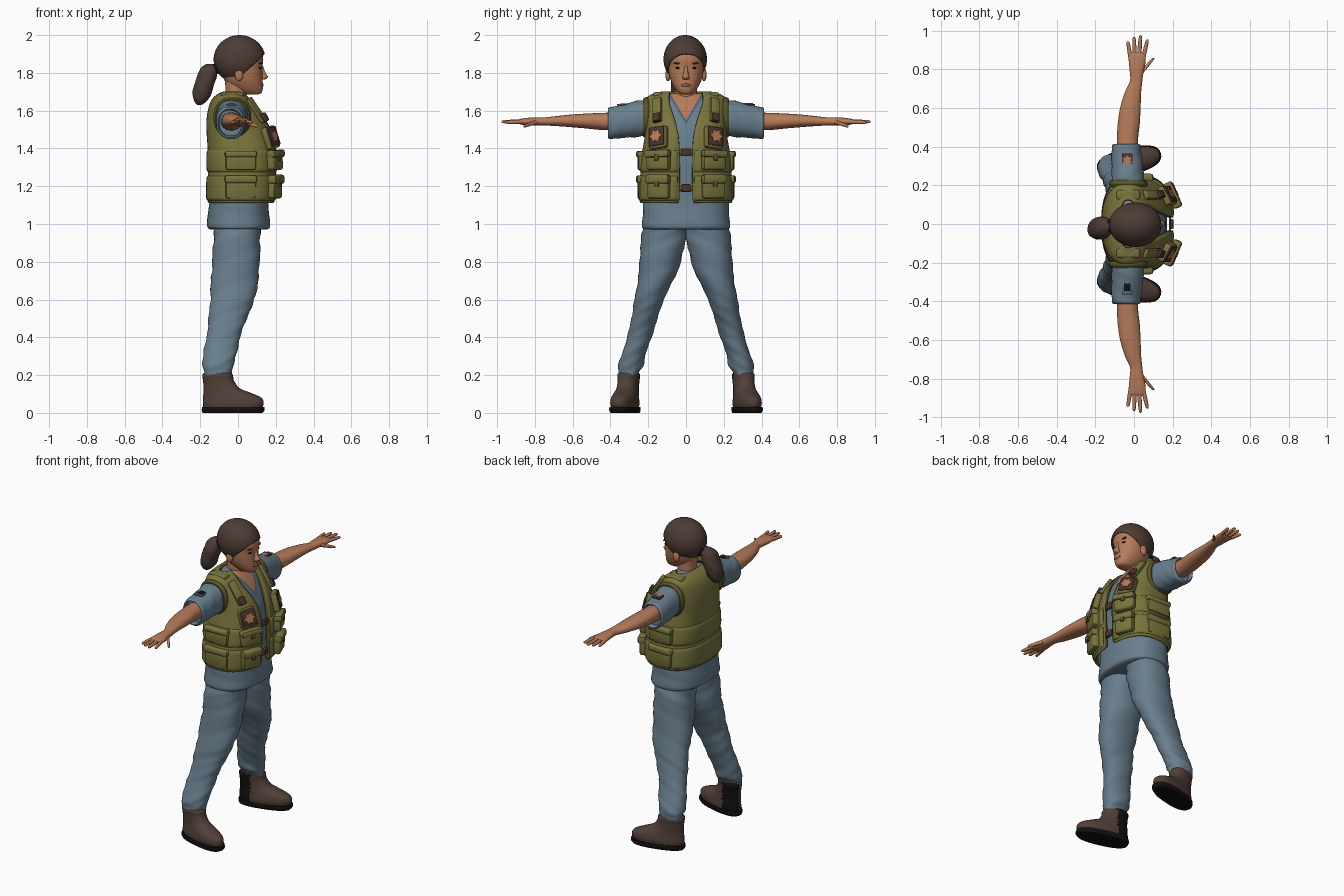
import bpy, bmesh
from math import sin, cos, asin, pi, radians, copysign
from mathutils import Matrix, Vector

if "Cube" in bpy.data.objects:
    bpy.data.objects.remove(bpy.data.objects["Cube"])


def material(name, *rgb):
    m = bpy.data.materials.new(name)
    m.use_nodes = True
    m.diffuse_color = (*rgb, 1)
    m.node_tree.nodes["Principled BSDF"].inputs["Base Color"].default_value = (*rgb, 1)
    return m


blue = material("blue cloth", .14, .21, .27)
navy = material("dark blue trim", .08, .13, .18)
olive = material("olive canvas", .19, .175, .045)
moss = material("dark olive trim", .1, .09, .022)
skin = material("skin", .47, .2, .1)
brown = material("hair brown", .075, .045, .036)
leather = material("boot leather", .085, .05, .04)
black = material("black rubber", .006, .005, .005)
maroon = material("badge maroon", .07, .033, .025)
rose = material("lip rose", .32, .11, .07)


def finish(bm, name, mats, rule=None):
    """Turn a bmesh into a smooth shaded object; rule picks the material from the face centre."""
    bmesh.ops.recalc_face_normals(bm, faces=bm.faces)
    if rule:
        for f in bm.faces:
            f.material_index = rule(f.calc_center_median())
    me = bpy.data.meshes.new(name)
    bm.to_mesh(me)
    bm.free()
    for m in mats:
        me.materials.append(m)
    me.shade_smooth()
    me.set_sharp_from_angle(angle=radians(45))
    ob = bpy.data.objects.new(name, me)
    bpy.context.collection.objects.link(ob)
    return ob


def mirror(ob):
    """Mirrored twin on the other side of the body."""
    twin = ob.copy()
    twin.data = ob.data.copy()
    twin.data.transform(Matrix.Diagonal((1, -1, 1, 1)))
    twin.data.flip_normals()
    bpy.context.collection.objects.link(twin)
    twin.name = "right_" + ob.name
    ob.name = "left_" + ob.name
    return twin


def dense(rings, k=5):
    """Smooth spline through the ring values."""
    out = []
    for i in range(len(rings) - 1):
        p = [rings[max(0, min(len(rings) - 1, i + j))] for j in (-1, 0, 1, 2)]
        for s in range(k):
            t = s / k
            out.append([(2*b + (c-a)*t + (2*a-5*b+4*c-d)*t*t + (3*b-a-3*c+d)*t**3) / 2
                        for a, b, c, d in zip(*p)])
    return out + [list(rings[-1])]


def loft(name, mats, rings, axis="z", e=2.2, n=40, fold=0, rule=None, xform=None):
    """Rings: (station, x min, x max, centre, half width[, half gap at the front])."""
    bm, rows = bmesh.new(), []
    gapped = len(rings[0]) > 5
    for t, x0, x1, c, r, *gap in dense(rings):
        a0 = asin((gap[0] / r) ** (e / 2)) if gapped else 0
        row = []
        for i in range(n + gapped):
            a = a0 + (2 * pi - 2 * a0) * i / n
            w = 1 + fold * sin(3 * a + 60 * t) * sin(23 * t + a)
            u = copysign(abs(cos(a)) ** (2 / e), cos(a)) * w
            v = c + r * copysign(abs(sin(a)) ** (2 / e), sin(a)) * w
            x = (x0 + x1) / 2 + (x1 - x0) / 2 * u
            row.append(bm.verts.new((x, v, t) if axis == "z" else (x, t, v)))
        rows.append(row)
    for p, q in zip(rows, rows[1:]):
        for i in range(n):
            j = (i + 1) % len(p)
            bm.faces.new((p[i], p[j], q[j], q[i]))
    if not gapped:
        bm.faces.new(rows[0])
        bm.faces.new(rows[-1])
    ob = finish(bm, name, mats, rule)
    if xform:
        ob.data.transform(xform)
    return ob


def box(name, mat, frame, size, bevel=.01):
    bm = bmesh.new()
    bmesh.ops.create_cube(bm, size=1, matrix=Matrix.Diagonal((*size, 1)))
    bmesh.ops.bevel(bm, geom=bm.edges[:], offset=bevel, segments=2, affect="EDGES", profile=.5)
    bm.transform(frame)
    return finish(bm, name, [mat])


def ball(name, mat, loc, radii, tilt=0):
    bm = bmesh.new()
    bmesh.ops.create_uvsphere(bm, u_segments=24, v_segments=16, radius=1)
    bm.transform(Matrix.Translation(loc) @ Matrix.Rotation(tilt, 4, "X") @ Matrix.Diagonal((*radii, 1)))
    return finish(bm, name, [mat])


def star(name, mat, frame, radius, depth):
    """Thin jagged emblem plate."""
    bm = bmesh.new()
    pts = [bm.verts.new((0, cos(i*pi/6) * radius * (1 - i % 2 * .35), sin(i*pi/6) * radius * (1 - i % 2 * .35)))
           for i in range(12)]
    face = bm.faces.new(pts)
    top = bmesh.ops.extrude_face_region(bm, geom=[face])["geom"]
    bmesh.ops.translate(bm, verts=[v for v in top if isinstance(v, bmesh.types.BMVert)], vec=(depth, 0, 0))
    bm.transform(frame)
    return finish(bm, name, [mat])


def at(x, y, z, yaw=0):
    return Matrix.Translation((x, y, z)) @ Matrix.Rotation(radians(yaw), 4, "Z")


# Trousers and boots
mirror(loft("trouser_leg", [blue], [
    (1, -.13, .125, .11, .11), (.9, -.13, .117, .122, .118), (.75, -.14, .112, .147, .102),
    (.6, -.147, .088, .195, .077), (.5, -.155, .045, .22, .07), (.4, -.167, .012, .247, .064),
    (.3, -.185, -.012, .28, .064), (.25, -.19, -.022, .292, .066), (.22, -.18, -.03, .302, .056),
    (.19, -.175, -.035, .307, .052)], fold=.045))
turn = at(-.1, .305, 0, 14) @ Matrix.Translation((.1, -.305, 0))
mirror(loft("boot", [leather, black], [
    (.02, -.185, .13, .305, .06), (.05, -.188, .142, .305, .066), (.08, -.186, .13, .305, .063),
    (.105, -.185, .075, .305, .058), (.13, -.183, .012, .305, .055), (.17, -.186, -.02, .305, .055),
    (.2, -.19, -.026, .305, .058), (.212, -.18, -.035, .305, .05)],
    rule=lambda c: int(c.x < -.1 and c.y < .3), xform=turn))
mirror(loft("boot_sole", [black], [
    (0, -.188, .135, .305, .062), (.015, -.193, .146, .305, .069), (.032, -.19, .144, .305, .067)],
    e=2.5, xform=turn))

# Shirt with a V neck cut into its front
shirt = loft("shirt", [blue, navy, skin], [
    (.97, -.14, .15, 0, .215), (.985, -.163, .17, 0, .234), (1.05, -.16, .165, 0, .228),
    (1.13, -.15, .16, 0, .225), (1.3, -.14, .165, 0, .205), (1.45, -.145, .155, 0, .19),
    (1.56, -.14, .12, 0, .19), (1.63, -.13, .08, 0, .18), (1.67, -.1, .05, 0, .13),
    (1.69, -.075, .03, 0, .09)], n=64, e=2.4, fold=.006)
bm = bmesh.new()
bm.from_mesh(shirt.data)
for low in (1.525, 1.55):
    for side in (-1, 1):
        bmesh.ops.bisect_plane(bm, geom=bm.verts[:] + bm.edges[:] + bm.faces[:],
                               plane_co=(0, 0, low), plane_no=(0, 1.7 * side, -1))
for f in bm.faces:
    c = f.calc_center_median()
    rise = c.z - 1.7 * abs(c.y)
    f.material_index = (rise > 1.525) + (rise > 1.55) if c.x > 0 else 0
bm.to_mesh(shirt.data)
bm.free()
mirror(loft("sleeve", [blue], [
    (.14, -.1, .05, 1.565, .08), (.22, -.115, .055, 1.562, .094), (.3, -.116, .046, 1.55, .092),
    (.38, -.116, .036, 1.537, .086), (.405, -.114, .034, 1.534, .083), (.412, -.105, .025, 1.534, .072),
    (.385, -.1, .02, 1.535, .068)], axis="y", fold=.03))

# Vest shell, open down the front
VEST = [
    (1.11, -.15, .185, 0, .235, .045), (1.13, -.162, .196, 0, .247, .036), (1.25, -.16, .2, 0, .243, .034),
    (1.38, -.16, .2, 0, .232, .034), (1.48, -.166, .182, 0, .216, .042), (1.56, -.166, .145, 0, .214, .062),
    (1.63, -.152, .095, 0, .214, .085), (1.67, -.13, .062, 0, .206, .09), (1.692, -.1, .035, 0, .17, .088),
    (1.702, -.075, .015, 0, .125, .085)]
E = 2.6


def shell(name, rings, thick):
    ob = loft(name, [olive, moss], rings, e=E, n=64)
    mod = ob.modifiers.new("thickness", "SOLIDIFY")
    mod.thickness, mod.offset, mod.material_offset_rim = thick, -1, 1
    return ob


def ring_at(z):
    rows = dense(VEST)
    a, b = next((p, q) for p, q in zip(rows, rows[1:]) if q[0] >= z)
    t = (z - a[0]) / (b[0] - a[0])
    return [u + (v - u) * t for u, v in zip(a, b)]


def front(y, z):
    _, x0, x1, _, r, _ = ring_at(z)
    return Vector(((x0 + x1) / 2 + (x1 - x0) / 2 * (1 - (y / r) ** E) ** (1 / E), y, z))


def on_vest(y, z, lift=0):
    """Frame on the vest front: X outward, Z up along the cloth."""
    p, d = front(y, z), .015
    up = (front(y, z + d) - p).normalized()
    out = (front(y + d, z) - p).cross(up).normalized()
    m = Matrix((out, up.cross(out), up)).transposed().to_4x4()
    return Matrix.Translation(p + out * lift) @ m


shell("vest", VEST, .02)
for name, low, high in (("lower", 1.125, 1.255), ("middle", 1.275, 1.39)):
    rings = []
    for z, puff in ((low, 0), (low + .02, .007), (high - .02, .007), (high, 0)):
        t, x0, x1, c, r, gap = ring_at(z)
        rings.append((t, x0 - puff, x1 + puff, c, r + puff, gap + .01))
    shell(name + "_vest_panel", rings, .01)
mirror(loft("armhole_trim", [moss], [
    (.195, -.125, .065, 1.565, .1), (.21, -.13, .07, 1.565, .108), (.228, -.12, .06, 1.563, .099)], axis="y"))

# Pockets, straps and badges
for z, h, w in ((1.195, .12, .12), (1.335, .1, .13)):
    mirror(box("front_pocket", olive, on_vest(.14, z, .012), (.05, w, h), .014))
    mirror(box("pocket_flap", olive, on_vest(.14, z + h * .35, .022), (.05, w + .012, h * .4), .012))
    mirror(box("flap_tab", moss, on_vest(.14, z + h * .15, .044), (.01, .025, .03), .003))
    mirror(box("side_pocket", olive, at(.015, .238, z, 88), (.035, .16, h), .012))
    mirror(box("side_flap", olive, at(.015, .24, z + h * .35, 88), (.045, .17, h * .35), .012))
mirror(box("badge_pocket", olive, on_vest(.142, 1.455, .01), (.04, .105, .12), .012))
mirror(box("badge_backing", maroon, on_vest(.142, 1.457, .03), (.009, .09, .1), .003))
mirror(star("badge_emblem", skin, on_vest(.142, 1.457, .033), .036, .006))
mirror(box("chest_strap", olive, on_vest(.15, 1.6, .006), (.022, .05, .15), .007))
mirror(box("strap_pouch", maroon, on_vest(.145, 1.555, .022), (.025, .042, .05), .008))
mirror(box("shoulder_strap", olive, at(-.03, .15, 1.685), (.12, .05, .025), .01))
for z in (1.38, 1.19):
    box("vest_strap", moss, at(.186, 0, z), (.012, .1, .03), .004)
    box("vest_buckle", maroon, at(.195, 0, z), (.018, .05, .042), .006)
box("left_sleeve_badge", maroon, at(-.035, .33, 1.631), (.055, .07, .009), .003)
star("left_sleeve_emblem", skin, at(-.035, .33, 1.634) @ Matrix.Rotation(-pi / 2, 4, "Y"), .026, .006)
box("right_sleeve_badge", navy, at(-.035, -.33, 1.631), (.055, .07, .009), .003)
box("right_sleeve_emblem", black, at(-.035, -.325, 1.634), (.035, .045, .009), .003)

# Bare arms and hands
mirror(loft("arm", [skin], [
    (.36, -.09, .02, 1.543, .048), (.45, -.088, .022, 1.543, .045), (.52, -.084, .03, 1.545, .04),
    (.6, -.072, .034, 1.546, .034), (.68, -.048, .037, 1.545, .027), (.74, -.021, .043, 1.543, .022),
    (.79, -.022, .05, 1.543, .022), (.84, -.027, .06, 1.542, .02), (.875, -.027, .059, 1.542, .015),
    (.888, -.02, .05, 1.542, .009)], axis="y"))
for name, y0, y1, xa, xb, drop in (("little", .86, .945, -.018, -.032, .004), ("ring", .86, .968, .004, .0, 0),
                                   ("middle", .86, .977, .026, .034, 0), ("index", .86, .955, .048, .07, .004),
                                   ("thumb", .785, .86, .04, .102, .025)):
    rings = []
    for t, r in ((0, .011), (.3, .011), (.65, .01), (.92, .008), (1, .003)):
        x = xa + (xb - xa) * t
        rings.append((y0 + (y1 - y0) * t, x - r, x + r, 1.542 - drop * t, r))
    mirror(loft(name + "_finger", [skin], rings, axis="y", n=14))

# Neck, head and face
loft("neck", [skin], [(1.6, -.07, .05, 0, .065), (1.68, -.065, .045, 0, .058), (1.78, -.07, .05, 0, .06)])
loft("head", [skin], [
    (1.685, .05, .1, 0, .02), (1.692, .015, .122, 0, .038), (1.715, -.03, .131, 0, .058),
    (1.75, -.065, .131, 0, .077), (1.79, -.085, .13, 0, .089), (1.83, -.1, .129, 0, .095),
    (1.88, -.1, .133, 0, .096), (1.93, -.085, .11, 0, .08), (1.96, -.04, .06, 0, .04)])
loft("nose", [skin], [(1.84, .1, .131, 0, .009), (1.8, .1, .146, 0, .013), (1.777, .1, .159, 0, .019),
                      (1.764, .1, .14, 0, .017)], n=20)
ball("lips", rose, (.126, 0, 1.735), (.01, .027, .009))
mirror(ball("ear", skin, (.005, .095, 1.79), (.022, .014, .034)))
mirror(ball("eye", black, (.115, .039, 1.826), (.009, .017, .006)))
mirror(ball("eyebrow", brown, (.117, .041, 1.85), (.01, .026, .005), .12))

# Swept back hair with a ponytail
bm = bmesh.new()
bmesh.ops.create_uvsphere(bm, u_segments=48, v_segments=32, radius=1)
bm.transform(Matrix.Translation((.008, -.004, 1.872)) @ Matrix.Diagonal((.137, .115, .128, 1)))
bmesh.ops.bisect_plane(bm, geom=bm.verts[:] + bm.edges[:] + bm.faces[:], plane_co=(.14, 0, 1.9),
                       plane_no=(.15, .01, -.17), clear_outer=True)
hair = finish(bm, "hair", [brown])
mod = hair.modifiers.new("thickness", "SOLIDIFY")
mod.thickness, mod.offset = .025, -1
loft("hair_tie", [black], [(1.795, -.15, -.085, -.01, .03), (1.82, -.155, -.08, -.01, .035),
                           (1.845, -.145, -.085, -.01, .028)], n=20)
loft("ponytail", [brown], [
    (1.848, -.165, -.125, -.012, .02), (1.825, -.198, -.112, -.015, .045), (1.78, -.218, -.112, -.02, .056),
    (1.72, -.236, -.133, -.024, .056), (1.67, -.238, -.15, -.028, .045), (1.64, -.225, -.178, -.03, .024),
    (1.63, -.215, -.195, -.03, .01)], fold=.04)
